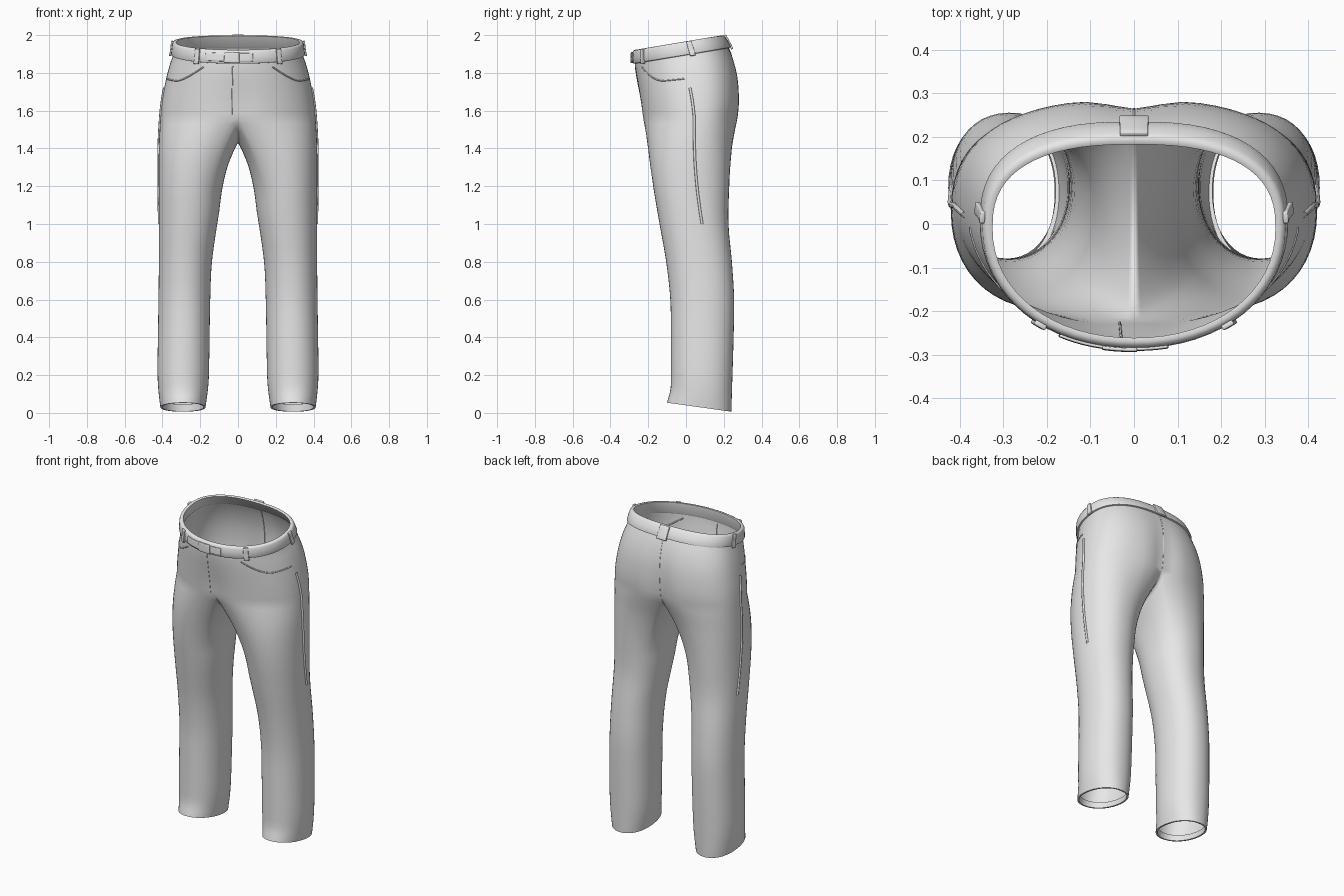
import bpy, bmesh, math
from mathutils import Vector

if "Cube" in bpy.data.objects:
    bpy.data.objects.remove(bpy.data.objects["Cube"])

# Outline of the trousers: height, outer half width, front y, back y
OUTLINE = [(1.967, .333, -.270, .190), (1.90, .342, -.272, .225), (1.83, .364, -.266, .255),
           (1.75, .384, -.257, .278), (1.65, .402, -.245, .286), (1.56, .411, -.234, .278),
           (1.40, .419, -.210, .250), (1.20, .420, -.175, .230), (1.00, .419, -.140, .225),
           (.80, .419, -.105, .243), (.60, .421, -.083, .255), (.40, .424, -.080, .252),
           (.20, .426, -.080, .246), (.12, .421, -.082, .243), (.04, .411, -.100, .240)]
# Inner side of the leg: height, x
INSEAM = [(1.56, .100), (1.40, .092), (1.25, .088), (1.10, .095), (1.00, .110), (.80, .138),
          (.60, .147), (.30, .152), (.16, .156), (.04, .172)]
SPLIT = 1.56          # height where the torso divides into legs
M, INNER = 32, 18     # outer and inner segments of a leg ring

grey = bpy.data.materials.new("grey_cloth")
grey.diffuse_color = (.8, .8, .8, 1)
grey.use_nodes = True
grey.node_tree.nodes["Principled BSDF"].inputs["Base Color"].default_value = grey.diffuse_color


def sample(table, z):
    """Smooth interpolation of a table sorted from high to low."""
    z = max(min(z, table[0][0]), table[-1][0])
    i = next(k for k in range(len(table) - 1) if z >= table[k + 1][0])
    a, b = table[i], table[i + 1]
    p, n = table[max(i - 1, 0)], table[min(i + 2, len(table) - 1)]
    h = b[0] - a[0]
    t = (z - a[0]) / h
    out = []
    for c in range(1, len(a)):
        ma = (b[c] - p[c]) / (b[0] - p[0]) * h
        mb = (n[c] - a[c]) / (n[0] - a[0]) * h
        out.append((2*t**3 - 3*t*t + 1) * a[c] + (t**3 - 2*t*t + t) * ma
                   + (3*t*t - 2*t**3) * b[c] + (t**3 - t*t) * mb)
    return out


def ramp(a, b, z):
    t = max(0, min(1, (z - a) / (b - a)))
    return t * t * (3 - 2 * t)


def oval(cx, cy, rx, rf, rb, deg, n_back):
    c, s = math.cos(math.radians(deg)), math.sin(math.radians(deg))
    n, ry = (n_back, rb) if s > 0 else (2.1, rf)
    return Vector((cx + rx * math.copysign(abs(c) ** (2 / n), c),
                   cy + ry * math.copysign(abs(s) ** (2 / n), s), 0))


def point(z, deg, off=0.0, inner=None):
    """Cloth point; deg runs -90 (front) to 90 (back), inner 0..1 runs back to front."""
    xo, yf, yb = sample(OUTLINE, z)
    lin = max(0, min(1, (SPLIT - z) / .46))
    e = math.sin(lin * math.pi / 2)
    yc = (yf + yb) / 2 + .03 * (1 - e)
    dent = .028 * ramp(1.95, SPLIT, z)
    if inner is None:
        body = oval(0, yc, xo, yc - yf, yb - yc, deg, 2.5)
        groove = math.exp(-(body.x / .07) ** 2)
        body.y -= groove * dent * (1 if deg > 0 else -.4)
        ang, dip = deg * 130 / 90, 0
    else:
        f, b = yf + .4 * dent, yb - dent
        body = Vector((0, b + (f - b) * inner, 0))
        ang = 130 + 100 * inner
        dip = .13 * (1 - lin) ** 1.3 * math.sin(math.pi * inner) ** .7
    p = body
    if e > 0:
        xi = sample(INSEAM, z)[0]
        leg = oval((xi + xo) / 2, yc, (xo - xi) / 2, yc - yf, yb - yc, ang, 2.2)
        p = body.lerp(leg, e)
    a = math.radians(deg + (ang - deg) * e)
    p += off * Vector((math.cos(a), math.sin(a), 0))
    slope = .167 * ramp(1.6, 1.9, z) - .14 * ramp(.2, .04, z)
    p.z = z - dip + slope * p.y
    return p


def finish(name, bm, mirror=False):
    bmesh.ops.recalc_face_normals(bm, faces=bm.faces)
    me = bpy.data.meshes.new(name)
    bm.to_mesh(me)
    bm.free()
    ob = bpy.data.objects.new(name, me)
    bpy.context.collection.objects.link(ob)
    me.materials.append(grey)
    if mirror:
        mod = ob.modifiers.new("mirror", 'MIRROR')
        mod.merge_threshold = .0005
    bpy.context.view_layer.objects.active = ob
    ob.select_set(True)
    bpy.ops.object.shade_smooth_by_angle(angle=math.radians(50))
    ob.select_set(False)
    return ob


def skin(bm, rows, closed):
    for a, b in zip(rows, rows[1:]):
        n = len(a)
        for j in range(n if closed else n - 1):
            k = (j + 1) % n
            bm.faces.new((a[j], a[k], b[k], b[j]))


# Trousers: half torso and one leg, mirrored
bm = bmesh.new()
degs = [-90 + 180 * j / M for j in range(M + 1)]
torso = [[bm.verts.new(point(1.962 + (SPLIT - 1.962) * i / 14, d)) for d in degs]
         for i in range(15)]
skin(bm, torso, False)


def leg_ring(z, off=0.0, shared=None):
    outer = shared or [bm.verts.new(point(z, d, off)) for d in degs]
    return outer + [bm.verts.new(point(z, 180, off, j / INNER)) for j in range(1, INNER)]


levels = [SPLIT - .03 * i for i in range(1, 16)] + [1.06 - .06 * i for i in range(15)]
levels += [.17, .13, .10, .08, .07, .055, .04]
legs = [leg_ring(SPLIT, shared=torso[-1])] + [leg_ring(z) for z in levels]
legs += [leg_ring(.04, -.010), leg_ring(.075, -.012)]      # turned-in hem
skin(bm, legs, True)
finish("trousers", bm, True)

# Waistband: closed section swept around the waist
bm = bmesh.new()
section = [(1.893, -.004), (1.896, .009), (1.905, .013), (1.930, .014), (1.955, .013),
           (1.964, .009), (1.967, 0), (1.964, -.009), (1.900, -.008)]
sweep = [[bm.verts.new(point(z, d, o)) for z, o in section] for d in degs]
skin(bm, sweep, True)
finish("waistband", bm, True)


def patch(name, d0, d1, z0, z1, off, thick, steps=6):
    """Raised strap lying on the cloth."""
    bm = bmesh.new()
    rows = [[bm.verts.new(point(z0 + (z1 - z0) * i / 4, d0 + (d1 - d0) * j / steps, off))
             for j in range(steps + 1)] for i in range(5)]
    skin(bm, rows, False)
    ob = finish(name, bm)
    sol = ob.modifiers.new("thickness", 'SOLIDIFY')
    sol.thickness, sol.offset = thick, 0
    bev = ob.modifiers.new("soft_edges", 'BEVEL')
    bev.width, bev.segments = .003, 2


# Belt loops
for i, d in enumerate((-53, 4, 90, 176, 233)):
    w = 3 if d == 90 else 2.6
    patch(f"belt_loop_{i + 1}", d - w, d + w, 1.885, 1.966, .015, .012, 2)

# Belt end and buckle at the front
patch("belt_end", -118, -78, 1.908, 1.952, .016, .007, 12)
patch("buckle", -101, -89, 1.901, 1.958, .018, .008, 4)


def welt(name, pts, r):
    """Thin rounded seam along points on the cloth."""
    cu = bpy.data.curves.new(name, 'CURVE')
    cu.dimensions, cu.bevel_depth, cu.bevel_resolution = '3D', r, 1
    sp = cu.splines.new('POLY')
    sp.points.add(len(pts) - 1)
    for q, p in zip(sp.points, pts):
        q.co = (*p, 1)
    cu.materials.append(grey)
    bpy.context.collection.objects.link(bpy.data.objects.new(name, cu))


# Side seams and curved front pockets
for side, sx in (("left", 1), ("right", -1)):
    def flip(p):
        return Vector((p.x * sx, p.y, p.z))
    T = [i / 24 for i in range(25)]
    welt(f"side_seam_{side}", [flip(point(1.72 - .72 * t, -4 + 12 * t, .001)) for t in T], .007)
    welt(f"pocket_{side}", [flip(point(1.87 - .10 * math.sin(min(1, t * 1.7) * math.pi / 2),
                                       -60 + 52 * t, -.001)) for t in T], .004)

# Fly and seat seams
welt("fly_seam", [point(1.88 - .30 * i / 12, -94, -.001) for i in range(13)], .003)
welt("seat_seam", [point(1.89 - .33 * i / 12, 90, -.001) for i in range(13)], .003)
